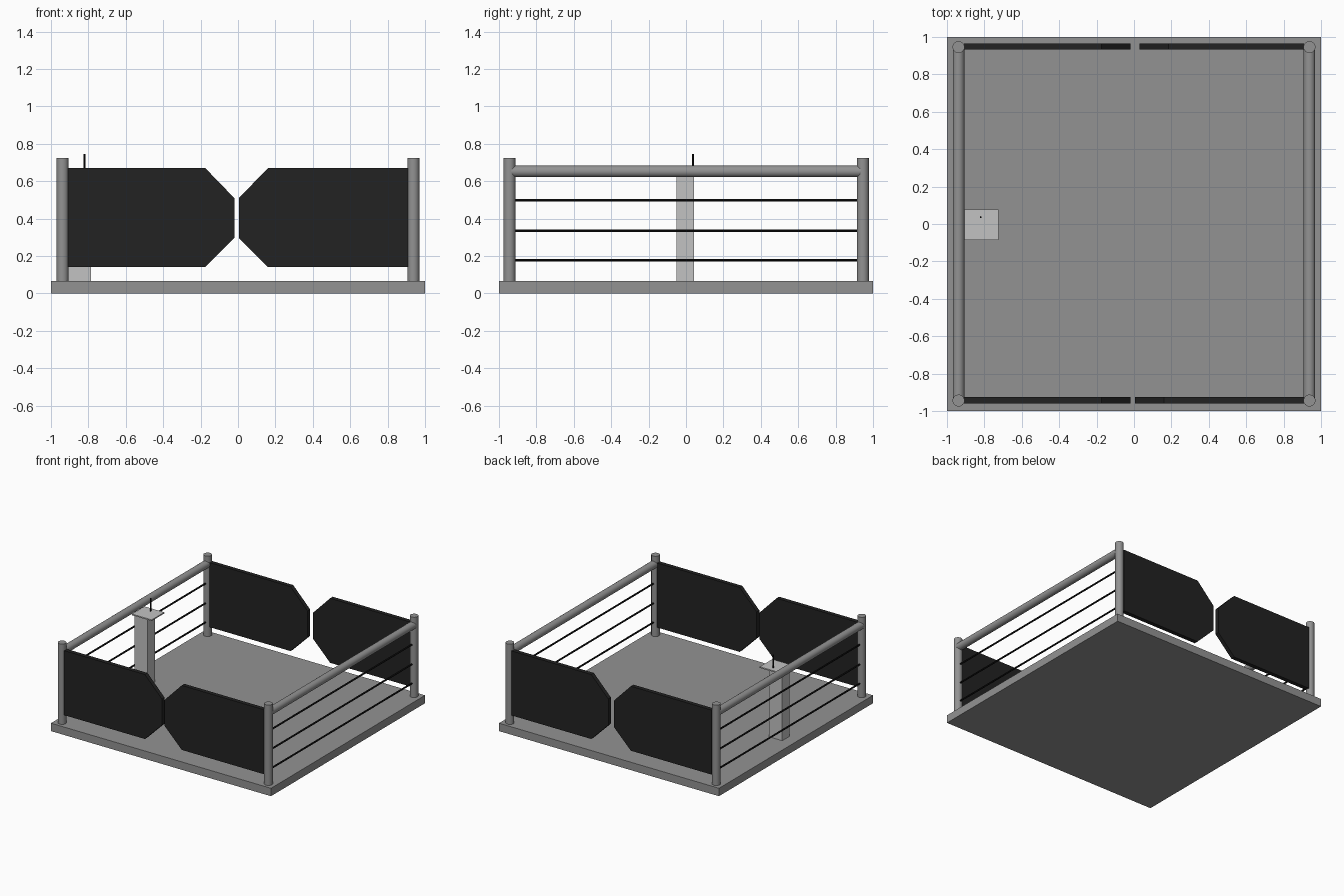
import bpy, bmesh
from mathutils import Vector

cube = bpy.data.objects.get("Cube")
if cube:
    bpy.data.objects.remove(cube, do_unlink=True)


def material(name, value):
    m = bpy.data.materials.new(name)
    m.use_nodes = True
    colour = (value, value, value, 1)
    m.diffuse_color = colour
    m.node_tree.nodes["Principled BSDF"].inputs["Base Color"].default_value = colour
    return m


GREY = material("mid grey", 0.29)
LIGHT = material("light grey", 0.54)
CHARCOAL = material("charcoal", 0.016)
BLACK = material("black", 0.005)


def finish(name, bm, mat, smooth=False):
    bmesh.ops.recalc_face_normals(bm, faces=bm.faces[:])
    mesh = bpy.data.meshes.new(name)
    bm.to_mesh(mesh)
    bm.free()
    mesh.materials.append(mat)
    obj = bpy.data.objects.new(name, mesh)
    bpy.context.collection.objects.link(obj)
    if smooth:
        bpy.ops.object.select_all(action="DESELECT")
        obj.select_set(True)
        bpy.context.view_layer.objects.active = obj
        bpy.ops.object.shade_smooth_by_angle()
    return obj


def box(name, low, high, mat):
    bm = bmesh.new()
    bmesh.ops.create_cube(bm, size=1)
    low, high = Vector(low), Vector(high)
    for v in bm.verts:
        v.co = (low + high) / 2 + v.co * (high - low)
    return finish(name, bm, mat)


def rod(name, start, end, radius, mat, sides=24):
    start, end = Vector(start), Vector(end)
    axis = end - start
    bm = bmesh.new()
    bmesh.ops.create_cone(bm, cap_ends=True, segments=sides, radius1=radius,
                          radius2=radius, depth=axis.length)
    turn = axis.to_track_quat("Z", "Y").to_matrix()
    for v in bm.verts:
        v.co = turn @ v.co + (start + end) / 2
    return finish(name, bm, mat, smooth=True)


def gate(name, side, inner, y):
    """Flat panel hinged at a post, with its two inner corners cut off."""
    outer, cut = side * 0.91, inner + side * 0.155
    outline = [(outer, 0.14), (cut, 0.14), (inner, 0.295),
               (inner, 0.51), (cut, 0.67), (outer, 0.67)]
    bm = bmesh.new()
    face = bm.faces.new([bm.verts.new((x, y - 0.017, z)) for x, z in outline])
    grown = bmesh.ops.extrude_face_region(bm, geom=[face])["geom"]
    moved = [g for g in grown if isinstance(g, bmesh.types.BMVert)]
    bmesh.ops.translate(bm, verts=moved, vec=(0, 0.034, 0))
    return finish(name, bm, CHARCOAL)


# Platform
FLOOR, POST = 0.065, 0.938
box("platform", (-1, -1, 0), (1, 1, FLOOR), GREY)

# Posts, top rails and ropes on both sides
for side, label in ((-1, "right"), (1, "left")):
    x = side * POST
    for y, end in ((-0.944, "front"), (0.946, "back")):
        rod(f"{end}_{label}_post", (x, y, FLOOR - 0.01), (x, y, 0.725), 0.032, GREY)
    rod(f"{label}_top_rail", (x, -0.935, 0.652), (x, 0.935, 0.652), 0.031, GREY)
    for i, z in enumerate((0.178, 0.335, 0.497)):
        rod(f"{label}_rope_{i + 1}", (x, -0.94, z), (x, 0.94, z), 0.007, BLACK, 12)

# Gates at the front and back
gate("front_right_gate", -1, -0.02, -0.942)
gate("front_left_gate", 1, 0.005, -0.942)
gate("back_right_gate", -1, -0.02, 0.949)
gate("back_left_gate", 1, 0.03, 0.949)

# Speaker's stand with a microphone
box("stand_column", (-0.905, -0.052, FLOOR - 0.01), (-0.785, 0.043, 0.63), LIGHT)
box("stand_top", (-0.905, -0.085, 0.628), (-0.725, 0.078, 0.638), LIGHT)
rod("microphone", (-0.82, 0.037, 0.63), (-0.82, 0.037, 0.745), 0.005, BLACK, 8)
